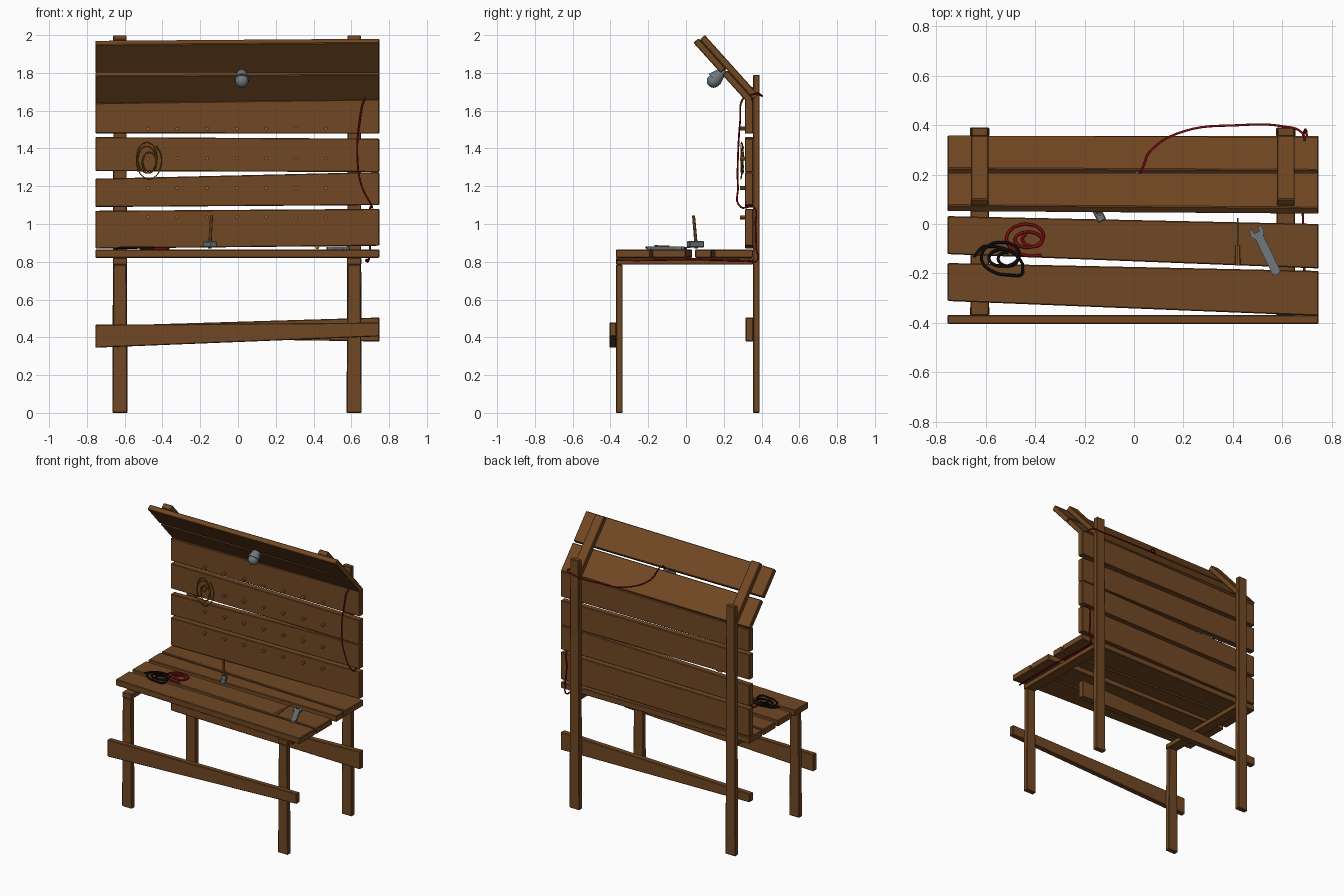
import bpy, bmesh, math
from mathutils import Matrix, Vector

cube = bpy.data.objects.get("Cube")
if cube:
    bpy.data.objects.remove(cube, do_unlink=True)


def material(name, r, g, b):
    m = bpy.data.materials.new(name)
    m.use_nodes = True
    m.diffuse_color = (r, g, b, 1)
    m.node_tree.nodes["Principled BSDF"].inputs["Base Color"].default_value = (r, g, b, 1)
    return m


WOOD = material("brown wood", 0.165, 0.064, 0.017)
PEG = material("orange peg wood", 0.32, 0.12, 0.025)
STEEL = material("grey steel", 0.16, 0.19, 0.21)
RED = material("red cable", 0.22, 0.003, 0.005)
BLACK = material("black cable", 0.004, 0.004, 0.004)
ROPE = material("golden rope", 0.27, 0.11, 0.008)


def finish(name, bm, mat, matrix=None, bevel=0.0, smooth=False):
    bmesh.ops.recalc_face_normals(bm, faces=bm.faces)
    mesh = bpy.data.meshes.new(name)
    bm.to_mesh(mesh)
    bm.free()
    mesh.materials.append(mat)
    ob = bpy.data.objects.new(name, mesh)
    bpy.context.collection.objects.link(ob)
    if matrix:
        ob.matrix_world = matrix
    if bevel:
        mod = ob.modifiers.new("worn edges", 'BEVEL')
        mod.width, mod.segments = bevel, 1
    if smooth:
        bpy.ops.object.select_all(action='DESELECT')
        ob.select_set(True)
        bpy.context.view_layer.objects.active = ob
        bpy.ops.object.shade_smooth_by_angle()
    return ob


def board(name, left, right, depth, upright=False, matrix=None, x=(-0.755, 0.748)):
    """Long plank along x; each end has its own width range, so planks taper."""
    bm = bmesh.new()
    bmesh.ops.create_cube(bm, size=2)
    for v in bm.verts:
        end = right if v.co.x > 0 else left
        a, b = end[v.co.y > 0], depth[v.co.z > 0]
        v.co = (x[v.co.x > 0], b if upright else a, a if upright else b)
    return finish(name, bm, WOOD, matrix, 0.004)


def post(name, x, y, z, wide=(0.04, 0.034), mat=WOOD):
    """Vertical post, slightly narrower at the top."""
    bm = bmesh.new()
    bmesh.ops.create_cube(bm, size=2)
    for v in bm.verts:
        top = v.co.z > 0
        v.co = (x + math.copysign(wide[top], v.co.x), y[v.co.y > 0], z[top])
    return finish(name, bm, mat, None, 0.004)


def rod(name, start, end, r1, r2, mat, sides=10):
    a, b = Vector(start), Vector(end)
    bm = bmesh.new()
    bmesh.ops.create_cone(bm, cap_ends=True, segments=sides, radius1=r1, radius2=r2,
                          depth=(b - a).length)
    m = Matrix.Translation((a + b) / 2) @ (b - a).to_track_quat('Z', 'Y').to_matrix().to_4x4()
    return finish(name, bm, mat, m, smooth=True)


def cable(name, points, radius, mat):
    cu = bpy.data.curves.new(name, 'CURVE')
    cu.dimensions, cu.bevel_depth, cu.bevel_resolution = '3D', radius, 1
    cu.resolution_u, cu.use_fill_caps = 6, True
    sp = cu.splines.new('BEZIER')
    sp.bezier_points.add(len(points) - 1)
    for bp, p in zip(sp.bezier_points, points):
        bp.co = p
        bp.handle_left_type = bp.handle_right_type = 'AUTO'
    cu.materials.append(mat)
    ob = bpy.data.objects.new(name, cu)
    bpy.context.collection.objects.link(ob)
    bpy.ops.object.select_all(action='DESELECT')
    ob.select_set(True)
    bpy.context.view_layer.objects.active = ob
    bpy.ops.object.convert(target='MESH')


def spiral(rx, ry, turns, phase=0.0, inner=0.3):
    """Loose flat coil as pairs, wobbling off centre like a dropped cable."""
    n = int(turns * 10)
    out = []
    for i in range(n + 1):
        t = i / n
        a = phase + t * turns * math.tau
        r = inner + (1 - inner) * t ** 1.5
        w = 0.12 * math.sin(t * 7)
        out.append((rx * (r * math.cos(a) + w), ry * (r * math.sin(a) - w)))
    return out


# Legs and the rails that carry the bench top
for side, x in (("right", -0.625), ("left", 0.615)):
    post(f"{side}_front_leg", x, (-0.37, -0.335), (0, 0.785))
    post(f"{side}_back_leg", x, (0.355, 0.39), (0, 1.79))
    board(f"{side}_bench_rail", (-0.37, 0.355), (-0.37, 0.355), (0.785, 0.821),
          x=(x - 0.038, x + 0.038))

# Tapered lower braces
board("front_brace", (0.345, 0.467), (0.405, 0.478), (-0.405, -0.368), True)
board("back_brace", (0.4, 0.46), (0.378, 0.505), (0.316, 0.357), True)

# Bench top planks: y range at each end
for i, (l, r) in enumerate([((-0.312, -0.158), (-0.372, -0.19)),
                            ((-0.122, 0.032), (-0.18, 0.0)),
                            ((0.06, 0.195), (0.048, 0.135)),
                            ((0.21, 0.355), (0.15, 0.355))]):
    board(f"bench_plank_{i + 1}", l, r, (0.821, 0.865))

# Back boards: z range at each end
for i, (l, r) in enumerate([((0.87, 1.07), (0.885, 1.08)), ((1.09, 1.24), (1.1, 1.275)),
                            ((1.28, 1.46), (1.275, 1.452)), ((1.48, 1.64), (1.478, 1.66))]):
    board(f"back_board_{i + 1}", l, r, (0.312, 0.356), True)

# Sloping roof: local y runs down the slope, local z is its outer normal
roof = Matrix.Translation((0, 0.073, 1.976)) @ Matrix.Rotation(math.radians(-48), 4, 'X')
board("upper_roof_plank", (0.005, 0.205), (-0.01, 0.205), (-0.036, 0), matrix=roof)
board("lower_roof_plank", (0.228, 0.43), (0.218, 0.42), (-0.036, 0), matrix=roof)
for side, x in (("right", -0.625), ("left", 0.615)):
    board(f"{side}_roof_bracket", (0, 0.425), (0, 0.425), (0, 0.036), matrix=roof,
          x=(x - 0.036, x + 0.036))

# Lamp under the roof
rod("lamp_shade", (0.02, 0.2, 1.815), (0.02, 0.15, 1.765), 0.018, 0.042, STEEL, 12)
bm = bmesh.new()
bmesh.ops.create_uvsphere(bm, u_segments=14, v_segments=10, radius=0.036)
finish("lamp_bulb", bm, STEEL, Matrix.Translation((0.02, 0.146, 1.757)), smooth=True)

# Pegs on the back boards
for row, z in enumerate((1.035, 1.19, 1.347, 1.505)):
    for col in range(7):
        x = -0.478 + col * 0.157
        rod(f"peg_{row + 1}_{col + 1}", (x, 0.32, z), (x, 0.285, z), 0.01, 0.01, PEG, 8)

# Rope hung on a peg
cable("hanging_rope", [(-0.475 + u, 0.297 + 0.006 * math.sin(i), 1.335 + v)
                       for i, (u, v) in enumerate(spiral(0.068, 0.105, 4, 1, 0.45))],
      0.003, ROPE)

# Lamp cable: through the roof, round the leg, down the boards and under the bench
cable("lamp_cable", [(0.02, 0.2, 1.8), (0.03, 0.218, 1.835), (0.07, 0.3, 1.76),
                     (0.2, 0.375, 1.7), (0.42, 0.4, 1.68), (0.6, 0.396, 1.68),
                     (0.68, 0.37, 1.69), (0.69, 0.335, 1.68), (0.67, 0.3, 1.66),
                     (0.645, 0.287, 1.55), (0.632, 0.275, 1.35), (0.655, 0.275, 1.2),
                     (0.71, 0.29, 1.09), (0.7, 0.36, 1.088), (0.69, 0.368, 1.0),
                     (0.698, 0.372, 0.87), (0.69, 0.375, 0.805), (0.68, 0.33, 0.805),
                     (0.685, 0, 0.812), (0.69, -0.2, 0.808), (0.69, -0.37, 0.808)],
      0.005, RED)

# Coils lying on the bench
cable("red_coil", [(-0.425 + u, -0.06 + v, 0.871) for u, v in spiral(0.102, 0.068, 2.5, 2)],
      0.006, RED)
cable("black_coil", [(-0.525 + u, -0.135 + v, 0.876) for u, v in spiral(0.105, 0.07, 2.7, 1)]
      + [(-0.6, -0.09, 0.873), (-0.65, -0.135, 0.871)], 0.006, BLACK)

# Hammer standing on its head
bm = bmesh.new()
bmesh.ops.create_cube(bm, size=1, matrix=Matrix.Diagonal((0.036, 0.088, 0.036, 1)))
finish("hammer_head", bm, STEEL, Matrix.Translation((-0.148, 0.05, 0.893))
       @ Matrix.Rotation(math.radians(28), 4, 'Z'), 0.005)
rod("hammer_handle", (-0.15, 0.055, 0.87), (-0.14, 0.04, 1.045), 0.009, 0.008, PEG, 8)

# Screwdriver
rod("screwdriver_handle", (0.42, -0.168, 0.877), (0.42, -0.088, 0.877), 0.011, 0.009, PEG, 8)
rod("screwdriver_shaft", (0.42, -0.09, 0.877), (0.42, 0.025, 0.875), 0.004, 0.003, STEEL, 6)

# Spanner: half outline mirrored about its length, then thickened
half = [(0.0, 0.085), (0.012, 0.085), (0.012, 0.108), (0.026, 0.1),
        (0.03, 0.08), (0.018, 0.06), (0.018, -0.095), (0.008, -0.105)]
outline = half + [(-u, v) for u, v in reversed(half[1:])]
bm = bmesh.new()
face = bm.faces.new([bm.verts.new((u, v, 0)) for u, v in outline])
ext = bmesh.ops.extrude_face_region(bm, geom=[face])
for v in ext["geom"]:
    if isinstance(v, bmesh.types.BMVert):
        v.co.z = 0.016
finish("spanner", bm, STEEL, Matrix.Translation((0.535, -0.11, 0.866))
       @ Matrix.Rotation(math.radians(26), 4, 'Z'))
